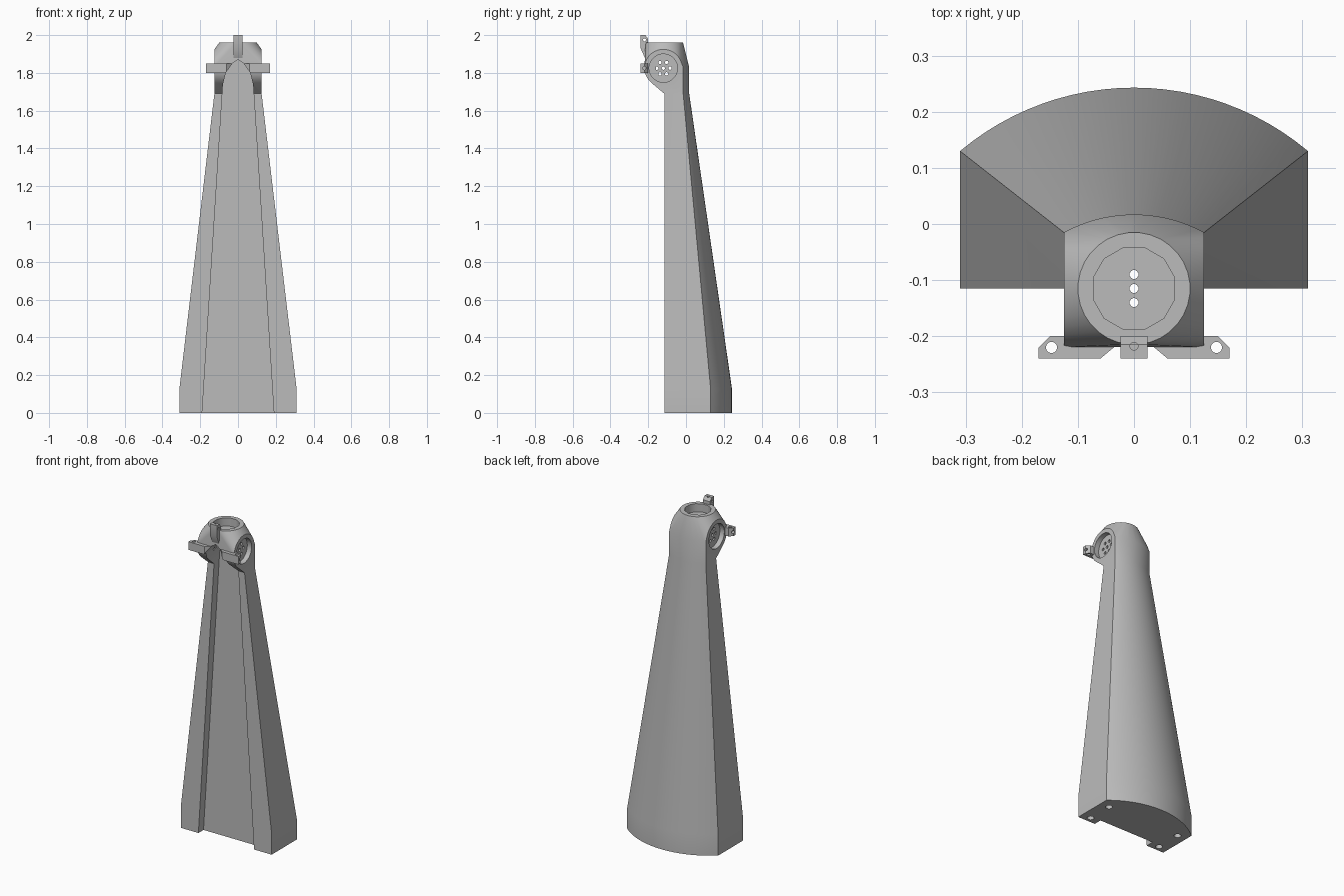
import bpy, bmesh, math
from mathutils import Matrix

if "Cube" in bpy.data.objects:
    bpy.data.objects.remove(bpy.data.objects["Cube"])

gray = bpy.data.materials.new("plain gray")
gray.use_nodes = True
COLOR = (0.5, 0.5, 0.5, 1)
gray.diffuse_color = COLOR
gray.node_tree.nodes["Principled BSDF"].inputs["Base Color"].default_value = COLOR

HUB_Y, HUB_Z, TOP_Z, HALF = -0.115, 1.825, 1.96, 0.125


def finish(name, bm):
    bmesh.ops.recalc_face_normals(bm, faces=bm.faces[:])
    mesh = bpy.data.meshes.new(name)
    bm.to_mesh(mesh)
    bm.free()
    mesh.materials.append(gray)
    ob = bpy.data.objects.new(name, mesh)
    bpy.context.collection.objects.link(ob)
    return ob


def loft(name, rings):
    """Closed solid through rings of equal length."""
    bm = bmesh.new()
    loops = [[bm.verts.new(p) for p in ring] for ring in rings]
    n = len(loops[0])
    for a, b in zip(loops, loops[1:]):
        for i in range(n):
            j = (i + 1) % n
            bm.faces.new((a[i], a[j], b[j], b[i]))
    bm.faces.new(loops[0])
    bm.faces.new(loops[-1])
    return finish(name, bm)


def hull(name, points):
    bm = bmesh.new()
    for p in points:
        bm.verts.new(p)
    res = bmesh.ops.convex_hull(bm, input=bm.verts[:])
    junk = {g for g in res["geom_interior"] + res["geom_unused"]
            if isinstance(g, bmesh.types.BMVert)}
    bmesh.ops.delete(bm, geom=list(junk), context="VERTS")
    bmesh.ops.dissolve_limit(bm, angle_limit=0.01, verts=bm.verts[:], edges=bm.edges[:])
    return finish(name, bm)


def prism(name, profile, axis, low, high):
    """Extrude a 2D profile along an axis."""
    place = {"x": lambda a, b, t: (t, a, b),
             "y": lambda a, b, t: (a, t, b),
             "z": lambda a, b, t: (a, b, t)}[axis]
    return loft(name, [[place(a, b, t) for a, b in profile] for t in (low, high)])


def circle(a, b, r, n=32):
    return [(a + r * math.cos(math.tau * (i + 0.5) / n),
             b + r * math.sin(math.tau * (i + 0.5) / n)) for i in range(n)]


def boolean(ob, others, operation):
    bpy.context.view_layer.objects.active = ob
    for other in others:
        mod = ob.modifiers.new("boolean", "BOOLEAN")
        mod.operation, mod.solver, mod.object = operation, "EXACT", other
        bpy.ops.object.modifier_apply(modifier=mod.name)


def section(half, side_y, back_y, z, steps=24):
    """Flat front and sides with an arc-shaped back."""
    sag = back_y - side_y
    radius = (half ** 2 + sag ** 2) / (2 * sag)
    reach = math.asin(half / radius)
    ring = [(-half, HUB_Y, z), (half, HUB_Y, z)]
    for i in range(steps + 1):
        a = reach * (1 - 2 * i / steps)
        ring.append((radius * math.sin(a), back_y - radius + radius * math.cos(a), z))
    return ring


# Tapered tower
neck = section(HALF, -0.015, 0.017, 1.69)
tower = loft("tower_body", [section(0.31, 0.13, 0.243, 0),
                            section(0.31, 0.13, 0.243, 0.13), neck])

# Rounded head joining the cross hub, the top collar and the neck
points = list(neck) + section(HALF, -0.015, 0.017, 1.83)
points += [(s * HALF, y, z) for s in (-1, 1) for y, z in circle(HUB_Y - 0.005, HUB_Z, 0.1)]
points += [(x, y, TOP_Z) for x, y in circle(0, HUB_Y, 0.1)]
head = hull("head", points)
boolean(tower, [head], "UNION")
bpy.data.objects.remove(head)

# Top clip
clip = prism("top_clip", [(-0.24, 2.0), (-0.215, 2.0), (-0.2, 1.98), (-0.2, 1.88),
                          (-0.218, 1.88), (-0.24, 1.93)], "x", -0.024, 0.024)

# Side ears
ear_shape = [(0.17, -0.24), (0.17, -0.22), (0.15, -0.2), (0.09, -0.2),
             (0.09, -0.16), (0.03, -0.16), (0.03, -0.215), (0.06, -0.24)]
ears = [prism(name, [(s * x, y) for x, y in ear_shape], "z", 1.8, 1.85)
        for name, s in (("left_ear", 1), ("right_ear", -1))]

# Front channel with a pointed top
half_channel = [(0.193, -0.05), (0.08, 1.74), (0.065, 1.8), (0.03, 1.85)]
channel = prism("channel_cutter", half_channel + [(0, 1.87)] +
                [(-x, z) for x, z in reversed(half_channel)], "y", -0.4, -0.065)

# Recesses in the top and sides
cutters = [prism("top_recess", circle(0, HUB_Y, 0.075, 12), "z", 1.91, 2.1)]
for s in (-1, 1):
    cutters.append(prism("side_recess", circle(HUB_Y - 0.005, HUB_Z, 0.075),
                         "x", *sorted((s * 0.095, s * 0.2))))

# Through holes in the recess floors
for dy in (-0.025, 0, 0.025):
    cutters.append(prism("top_hole", circle(0, HUB_Y + dy, 0.008, 12), "z", 1.8, 1.95))
spots = [(0, 0)] + [(0.035 * math.cos(i * math.pi / 3), 0.035 * math.sin(i * math.pi / 3))
                    for i in range(6)]
for dy, dz in spots:
    cutters.append(prism("side_hole", circle(HUB_Y - 0.005 + dy, HUB_Z + dz, 0.009, 12),
                         "x", -0.11, 0.11))

# Mounting holes under the base
for x in (-0.25, 0.25):
    for y in (-0.08, 0.08):
        cutters.append(prism("base_hole", circle(x, y, 0.02, 16), "z", -0.05, 0.08))

# Screw holes in the clip and ears
clip_holes = [prism("clip_cross_hole", circle(-0.22, 1.975, 0.008, 12), "x", -0.1, 0.1),
              prism("clip_hole", circle(0, -0.218, 0.007, 12), "z", 1.95, 2.1)]
ear_holes = [prism("ear_hole", circle(s * 0.147, -0.22, 0.01, 16), "z", 1.7, 1.9)
             for s in (-1, 1)]
ear_holes.append(prism("ear_cross_hole", circle(-0.22, 1.825, 0.009, 12), "x", 0.13, 0.2))
ear_holes.append(prism("ear_cross_hole", circle(-0.22, 1.825, 0.009, 12), "x", -0.2, -0.13))

boolean(tower, [channel] + cutters, "DIFFERENCE")
boolean(clip, clip_holes, "DIFFERENCE")
for ear in ears:
    boolean(ear, [channel] + ear_holes, "DIFFERENCE")
for ob in [channel] + cutters + clip_holes + ear_holes:
    bpy.data.objects.remove(ob)

# Smooth shading with sharp edges kept
for ob in [tower, clip] + ears:
    bpy.ops.object.select_all(action="DESELECT")
    ob.select_set(True)
    bpy.context.view_layer.objects.active = ob
    bpy.ops.object.shade_smooth_by_angle(angle=math.radians(30))
